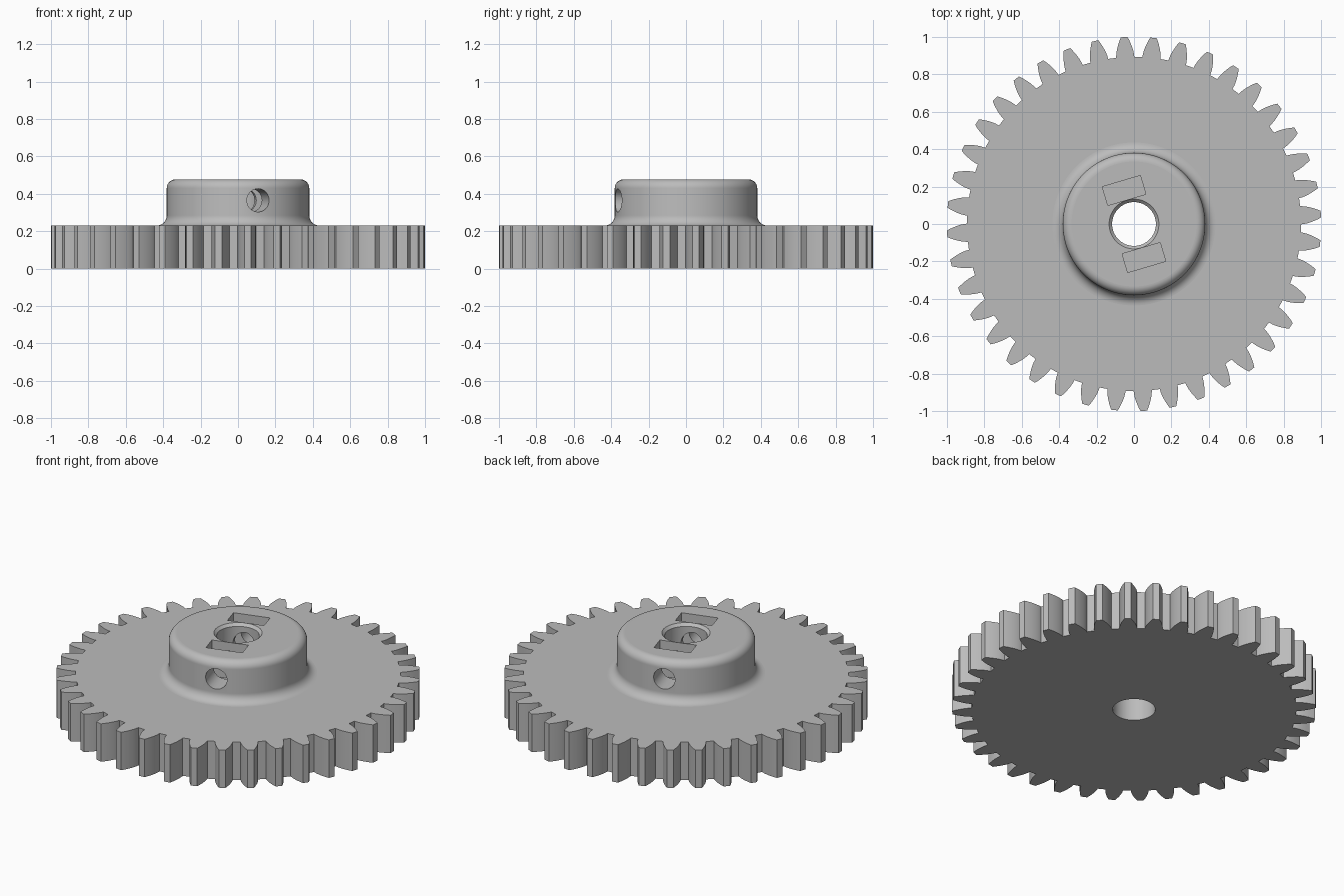
import bpy, bmesh, math
from mathutils import Matrix, Vector

if "Cube" in bpy.data.objects:
    bpy.data.objects.remove(bpy.data.objects["Cube"], do_unlink=True)

TEETH = 40
PHASE = math.radians(3)          # angle of the first tooth
TURN = math.radians(16.5)        # turn of the screw holes and nut slots
PLATE_TOP, HUB_TOP, HUB_R = 0.23, 0.477, 0.381
BORE_R, CHAMFER = 0.117, 0.016

grey = bpy.data.materials.new("machined grey")
grey.use_nodes = True
colour = (0.5, 0.5, 0.5, 1)
grey.diffuse_color = colour
grey.node_tree.nodes["Principled BSDF"].inputs["Base Color"].default_value = colour


def finish(bm, name):
    bmesh.ops.recalc_face_normals(bm, faces=bm.faces[:])
    mesh = bpy.data.meshes.new(name)
    bm.to_mesh(mesh)
    bm.free()
    mesh.materials.append(grey)
    obj = bpy.data.objects.new(name, mesh)
    bpy.context.collection.objects.link(obj)
    return obj


def lathe(name, profile, steps=96):
    """Spin (radius, height) points; the ends lie on the axis."""
    bm = bmesh.new()
    verts = [bm.verts.new((r, 0, z)) for r, z in profile]
    edges = [bm.edges.new(pair) for pair in zip(verts, verts[1:])]
    bmesh.ops.spin(bm, geom=verts + edges, cent=(0, 0, 0), axis=(0, 0, 1),
                   angle=math.tau, steps=steps)
    bmesh.ops.remove_doubles(bm, verts=bm.verts[:], dist=1e-5)
    flat = [e for e in bm.edges if len(e.link_faces) == 2
            and all(abs(f.normal.z) > 0.9999 for f in e.link_faces)]
    bmesh.ops.dissolve_edges(bm, edges=flat, use_verts=True)
    return finish(bm, name)


def arc(cx, cz, radius, start, end, steps=10):
    angles = [math.radians(start + (end - start) * i / steps) for i in range(steps + 1)]
    return [(cx + radius * math.cos(a), cz + radius * math.sin(a)) for a in angles]


# Toothed plate with involute flanks
def gear_outline():
    outer = 1.0005
    module = outer / (TEETH / 2 + 1)
    pitch = module * TEETH / 2
    base = pitch * math.cos(math.radians(20))
    root = pitch - 1.25 * module
    inv = lambda a: math.tan(a) - a
    at_base = math.pi / (2 * TEETH) + inv(math.radians(20))
    flank = [(root, at_base)]
    for i in range(7):
        r = base + (outer - base) * i / 6
        flank.append((r, at_base - inv(math.acos(min(1, base / r)))))
    tooth = [(r, -a) for r, a in flank] + [(r, a) for r, a in reversed(flank)]
    for t in range(TEETH):
        centre = PHASE + math.tau * t / TEETH
        for r, a in tooth:
            yield r * math.cos(centre + a), r * math.sin(centre + a), 0


bm = bmesh.new()
base_face = bm.faces.new([bm.verts.new(p) for p in gear_outline()])
lifted = bmesh.ops.extrude_face_region(bm, geom=[base_face], use_keep_orig=True)["geom"]
bmesh.ops.translate(bm, vec=(0, 0, PLATE_TOP),
                    verts=[g for g in lifted if isinstance(g, bmesh.types.BMVert)])
gear = finish(bm, "gear_wheel")

# Hub with a rounded rim and a fillet at its foot
foot, rim = 0.055, 0.047
hub = lathe("hub", [(0, 0.1), (HUB_R + foot, 0.1)]
            + arc(HUB_R + foot, PLATE_TOP + foot, foot, 270, 180)
            + arc(HUB_R - rim, HUB_TOP - rim, rim, 0, 90) + [(0, HUB_TOP)])

# Bore with a chamfered mouth
over = 0.1
bore = lathe("bore_cutter", [(0, -over), (BORE_R, -over), (BORE_R, HUB_TOP - CHAMFER),
                             (BORE_R + CHAMFER, HUB_TOP),
                             (BORE_R + CHAMFER, HUB_TOP + over), (0, HUB_TOP + over)], 64)
cutters = [bore]

# Cross screw hole through both sides of the hub
spin = Matrix.Rotation(TURN, 4, 'Z')
bm = bmesh.new()
bmesh.ops.create_cone(bm, cap_ends=True, segments=40, radius1=0.062, radius2=0.062, depth=1.2,
                      matrix=spin @ Matrix.Translation((0, 0, 0.365))
                      @ Matrix.Rotation(math.pi / 2, 4, 'X'))
cutters.append(finish(bm, "screw_hole_cutter"))

# Nut slots on opposite sides of the bore
floor = 0.258
for side, label in ((1, "back"), (-1, "front")):
    bm = bmesh.new()
    place = Matrix.Translation((0, side * 0.187, (floor + HUB_TOP + over) / 2))
    size = Matrix.Diagonal((0.212, 0.104, HUB_TOP + over - floor, 1))
    bmesh.ops.create_cube(bm, size=1, matrix=spin @ place @ size)
    cutters.append(finish(bm, label + "_nut_slot_cutter"))

# Join the hub and make the cuts
bpy.context.view_layer.objects.active = gear
for tool, kind in [(hub, 'UNION')] + [(c, 'DIFFERENCE') for c in cutters]:
    mod = gear.modifiers.new(tool.name, 'BOOLEAN')
    mod.operation, mod.object, mod.solver = kind, tool, 'EXACT'
    bpy.ops.object.modifier_apply(modifier=mod.name)
    bpy.data.objects.remove(tool, do_unlink=True)

# Smooth curved walls, flat level faces
bpy.ops.object.select_all(action='DESELECT')
gear.select_set(True)
bpy.ops.object.shade_smooth_by_angle(angle=math.radians(30))
for face in gear.data.polygons:
    if abs(face.normal.z) > 0.9999:
        face.use_smooth = False
